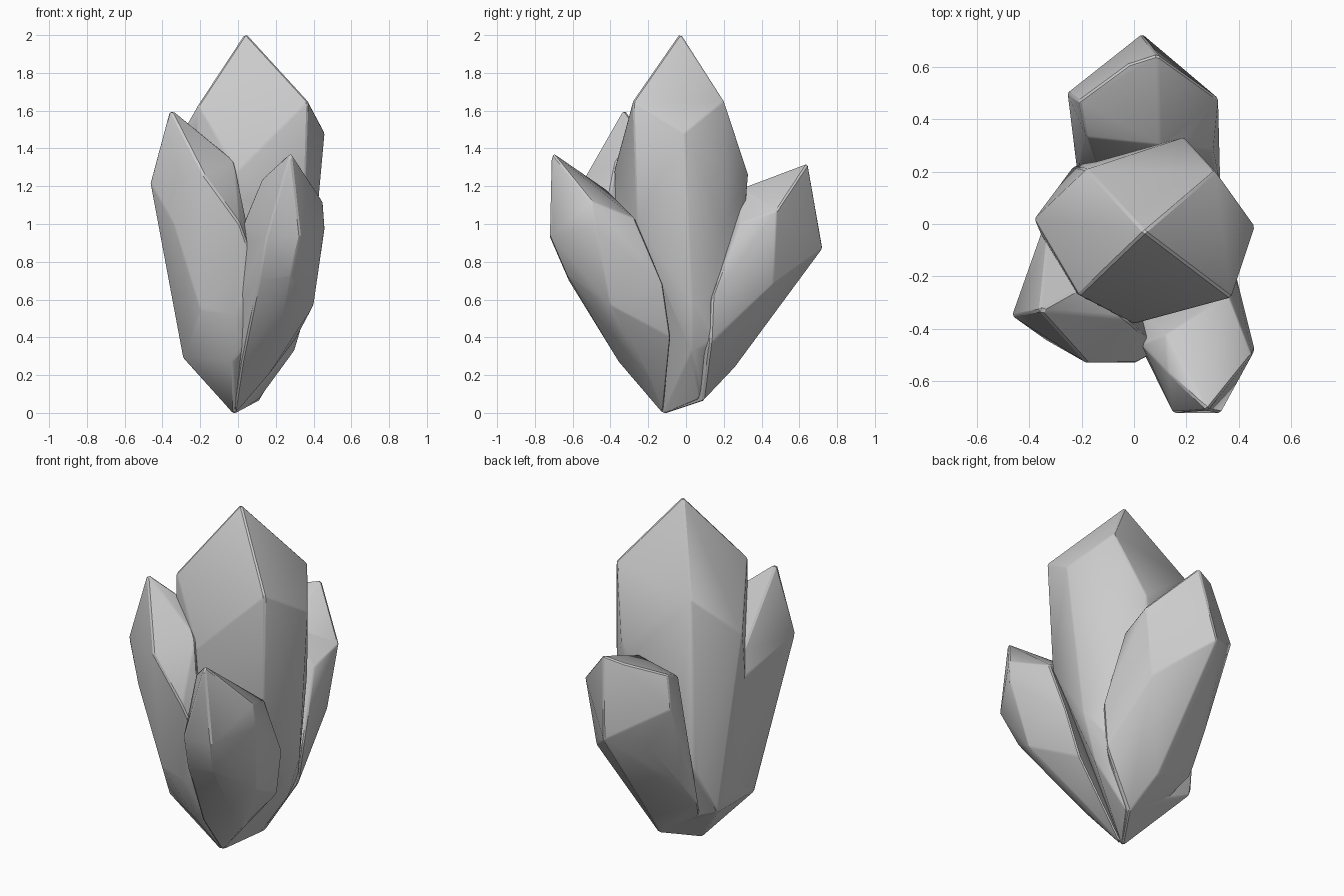
import bpy, bmesh, math

BASE = (-0.02, -0.12, -0.01)


def activate(ob):
    bpy.ops.object.select_all(action='DESELECT')
    ob.select_set(True)
    bpy.context.view_layer.objects.active = ob


def crystal(name, tip, shoulder, body):
    """Faceted convex crystal growing from the shared base."""
    bm = bmesh.new()
    for p in tip + shoulder + body + [BASE]:
        bm.verts.new(p)
    bmesh.ops.convex_hull(bm, input=bm.verts[:])
    loose = [v for v in bm.verts if not v.link_faces]
    bmesh.ops.delete(bm, geom=loose, context='VERTS')
    bmesh.ops.dissolve_limit(bm, angle_limit=math.radians(4),
                             verts=bm.verts[:], edges=bm.edges[:])
    # slightly worn ridges
    ridges = [e for e in bm.edges if e.calc_face_angle(0) > math.radians(25)]
    bmesh.ops.bevel(bm, geom=ridges, offset=0.008, segments=1,
                    affect='EDGES', clamp_overlap=True)
    bmesh.ops.triangulate(bm, faces=bm.faces[:])
    bmesh.ops.recalc_face_normals(bm, faces=bm.faces[:])
    me = bpy.data.meshes.new(name)
    bm.to_mesh(me)
    bm.free()
    ob = bpy.data.objects.new(name, me)
    bpy.context.collection.objects.link(ob)
    return ob


# tall central crystal with a four-sided point
main = crystal(
    "crystal_cluster",
    [(0.04, -0.03, 2.01)],
    [(0.37, -0.28, 1.65), (0.46, -0.01, 1.48), (0.31, 0.20, 1.65),
     (0.19, 0.33, 1.26), (-0.18, 0.21, 1.55), (-0.38, 0.02, 1.33),
     (-0.21, -0.27, 1.63), (0.0, -0.38, 1.28)],
    [(0.35, -0.26, 1.0), (0.31, 0.2, 1.0), (0.15, 0.3, 0.9),
     (-0.29, 0.12, 0.85), (-0.2, -0.28, 0.9), (0.38, 0.03, 0.6),
     (0.30, 0.03, 0.33), (0.28, 0.16, 0.4), (-0.29, 0.12, 0.30),
     (-0.23, 0.22, 0.55), (-0.29, -0.2, 0.3), (-0.05, -0.35, 0.4),
     (0.11, 0.07, 0.07)])

# broad crystal on the left
left = crystal(
    "left_crystal",
    [(-0.36, -0.33, 1.61)],
    [(-0.465, -0.35, 1.22), (-0.18, -0.53, 1.26), (-0.34, -0.44, 1.0),
     (0.01, -0.53, 1.0), (-0.32, 0.06, 1.0), (-0.2, -0.24, 1.48),
     (-0.02, -0.37, 1.33)],
    [(-0.41, -0.3, 0.93), (-0.35, -0.24, 0.6), (-0.29, -0.22, 0.29),
     (-0.2, -0.42, 0.55), (-0.02, -0.45, 0.52), (-0.03, -0.36, 0.27),
     (0.10, -0.48, 0.75), (0.08, -0.39, 0.42), (-0.28, 0.08, 0.35)])

# small crystal at the front right
front = crystal(
    "front_crystal",
    [(0.28, -0.71, 1.38)],
    [(0.15, -0.72, 0.93), (0.33, -0.72, 0.94), (0.45, -0.5, 1.12),
     (0.46, -0.48, 0.98), (0.13, -0.57, 1.24), (0.12, -0.42, 1.18),
     (0.36, -0.27, 1.03), (0.03, -0.46, 1.0)],
    [(0.11, -0.62, 0.70), (0.28, -0.63, 0.73), (0.40, -0.4, 0.57),
     (0.05, -0.41, 0.42), (0.22, -0.39, 0.41), (0.31, -0.08, 0.4),
     (0.02, -0.35, 0.26), (0.16, -0.2, 0.2), (0.0, -0.42, 0.6),
     (0.37, -0.12, 0.68)])

# blunt crystal leaning to the back
back = crystal(
    "back_crystal",
    [(0.09, 0.645, 1.32), (-0.02, 0.61, 1.29)],
    [(0.03, 0.725, 0.87), (-0.21, 0.47, 1.22), (-0.255, 0.5, 1.04),
     (0.32, 0.48, 1.07), (0.30, 0.28, 1.0), (-0.18, 0.33, 1.15),
     (0.1, 0.3, 1.19)],
    [(-0.13, 0.54, 0.80), (0.02, 0.61, 0.74), (0.26, 0.46, 0.68),
     (-0.2, 0.34, 0.54), (0.33, 0.14, 0.62), (0.08, 0.35, 0.4),
     (0.30, 0.13, 0.37), (0.05, 0.26, 0.24), (-0.22, 0.2, 0.35),
     (0.11, 0.09, 0.06)])

# fuse everything into one clump
for part in (left, front, back):
    mod = main.modifiers.new("fuse", 'BOOLEAN')
    mod.operation = 'UNION'
    mod.solver = 'EXACT'
    mod.object = part
    activate(main)
    bpy.ops.object.modifier_apply(modifier=mod.name)
    bpy.data.objects.remove(part, do_unlink=True)

activate(main)
bpy.ops.object.shade_smooth_by_angle(angle=math.radians(25))
